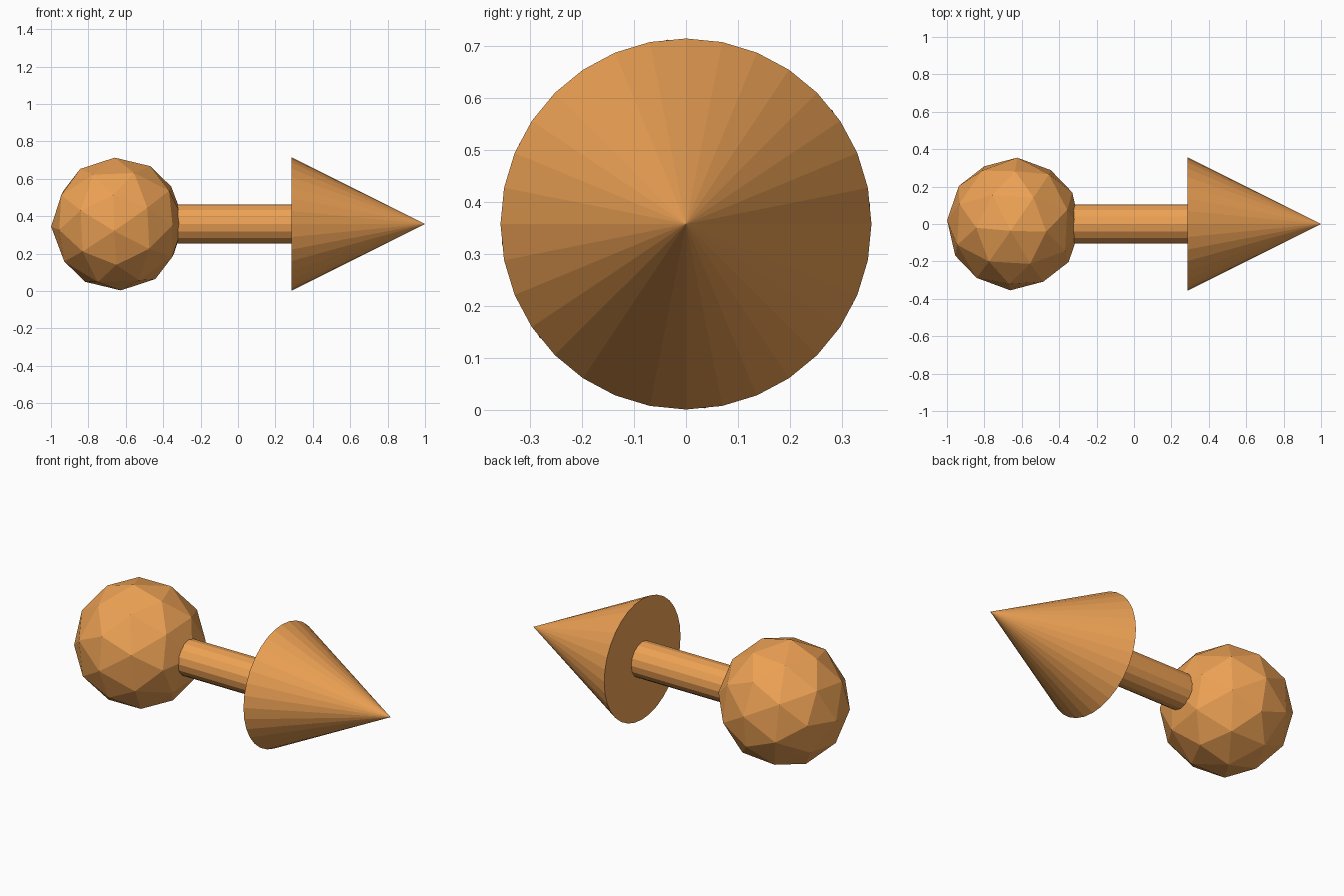
import bpy
from math import radians, pi
from mathutils import Matrix

if "Cube" in bpy.data.objects:
    bpy.data.objects.remove(bpy.data.objects["Cube"])

R = 0.357          # radius of ball and cone base
CZ = 0.358         # height of the common axis

mat = bpy.data.materials.new("orange")
mat.diffuse_color = (0.85, 0.36, 0.09, 1)
mat.use_nodes = True
mat.node_tree.nodes["Principled BSDF"].inputs["Base Color"].default_value = mat.diffuse_color


def finish(name):
    ob = bpy.context.object
    ob.name = name
    ob.data.materials.append(mat)
    return ob


# faceted ball, slightly tilted
bpy.ops.mesh.primitive_ico_sphere_add(subdivisions=2, radius=R, location=(-1 + R, 0, CZ))
ball = finish("ball")
ball.data.transform(Matrix.Rotation(radians(-3), 4, 'Z')
                    @ Matrix.Rotation(radians(6), 4, 'X')
                    @ Matrix.Rotation(radians(-34), 4, 'Y'))

# round shaft running from inside the ball to the cone
x0, x1 = -0.36, 0.29
bpy.ops.mesh.primitive_cylinder_add(vertices=16, radius=0.104, depth=x1 - x0,
                                    location=((x0 + x1) / 2, 0, CZ), rotation=(0, pi / 2, 0))
finish("shaft")

# pointed cone
bpy.ops.mesh.primitive_cone_add(vertices=32, radius1=R, radius2=0, depth=1 - 0.286,
                                location=((1 + 0.286) / 2, 0, CZ), rotation=(0, pi / 2, 0))
finish("cone_tip")
